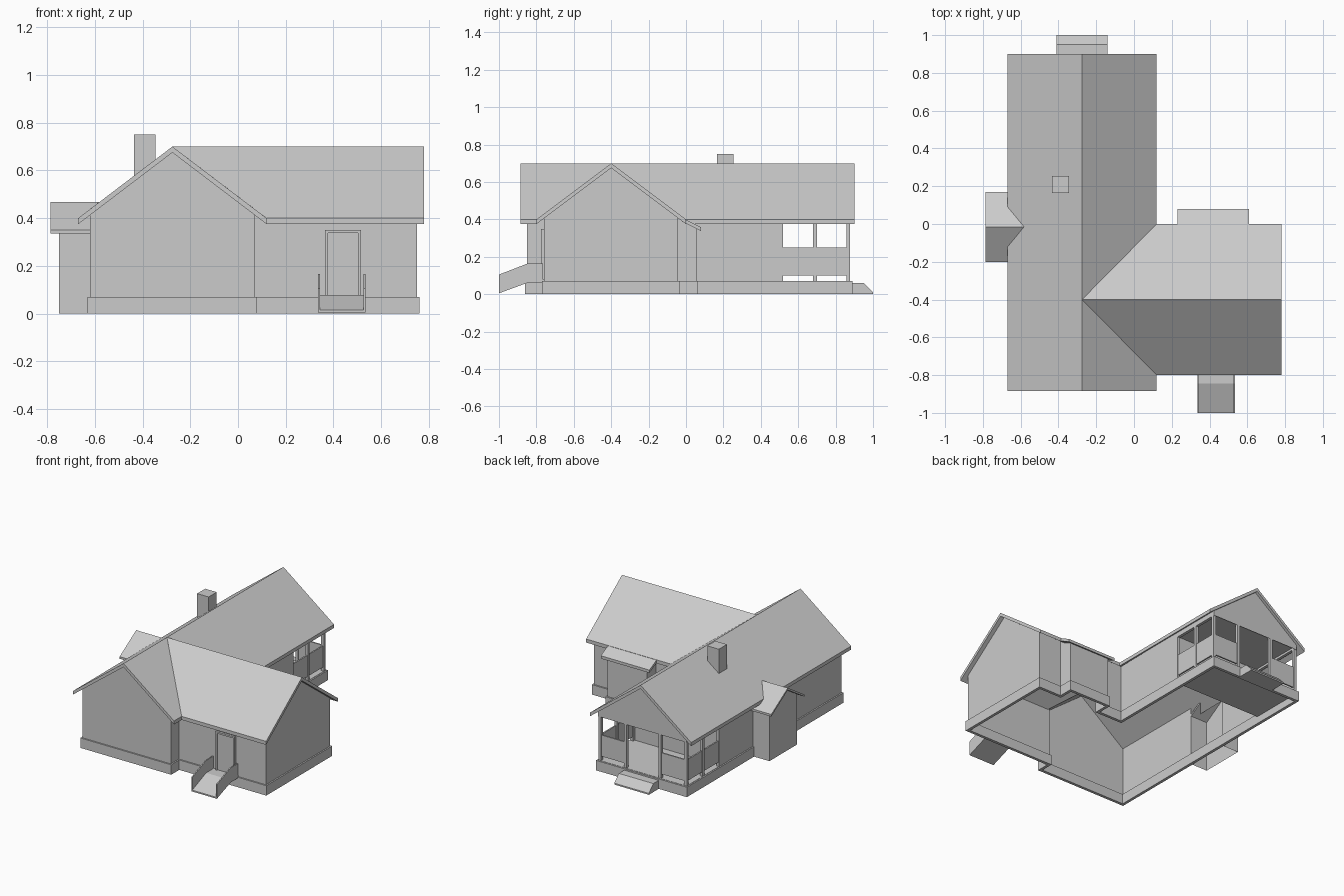
import bpy, bmesh

if "Cube" in bpy.data.objects:
    bpy.data.objects.remove(bpy.data.objects["Cube"])

RX, RY, TOP = -0.275, -0.40, 0.70          # ridge lines and ridge height


def make(name, verts, faces, fix=True):
    me = bpy.data.meshes.new(name)
    me.from_pydata(verts, [], faces)
    if fix:
        bm = bmesh.new()
        bm.from_mesh(me)
        bmesh.ops.recalc_face_normals(bm, faces=bm.faces)
        bm.to_mesh(me)
        bm.free()
    ob = bpy.data.objects.new(name, me)
    bpy.context.collection.objects.link(ob)
    return ob


def prism(name, a, b):
    """Solid between two matching outlines."""
    n = len(a)
    sides = [(i, (i + 1) % n, n + (i + 1) % n, n + i) for i in range(n)]
    return make(name, a + b, [tuple(range(n)), tuple(range(n, 2 * n))] + sides)


def box(name, x0, x1, y0, y1, z0, z1):
    p = [(x0, y0), (x1, y0), (x1, y1), (x0, y1)]
    return prism(name, [(x, y, z0) for x, y in p], [(x, y, z1) for x, y in p])


def slab(name, plan, height, t=0.025):
    """Sloping roof sheet from a plan outline and a height function."""
    return prism(name, [(x, y, height(x, y)) for x, y in plan],
                 [(x, y, height(x, y) - t) for x, y in plan])


def side_profile(name, x0, x1, pts):
    return prism(name, [(x0, y, z) for y, z in pts], [(x1, y, z) for y, z in pts])


def strip(name, pts, z0, closed=False):
    """Upright wall sheet along a path of (x, y, top)."""
    n = len(pts)
    v = [(x, y, z0) for x, y, z in pts] + list(pts)
    k = n if closed else n - 1
    return make(name, v, [(i, (i + 1) % n, n + (i + 1) % n, n + i) for i in range(k)], False)


main_z = lambda x, y: TOP - 0.76 * abs(x - RX)
wing_z = lambda x, y: TOP - 0.75 * abs(y - RY)
bay_z = lambda x, y: 0.467 - 0.63 * abs(y + 0.015)

# Roofs, the main east slope notched for the wing valley
slab("main_roof_west", [(RX, -.885), (-.67, -.885), (-.67, .9), (RX, .9)], main_z)
slab("main_roof_east", [(RX, -.885), (.12, -.885), (.12, -.8), (RX, RY),
                        (.12, 0), (.12, .9), (RX, .9)], main_z)
for s, n in ((-1, "front"), (1, "back")):
    e = RY + s * 0.4
    slab("wing_roof_" + n, [(RX, RY), (.12, e), (.78, e), (.78, RY)], wing_z)
    m = lambda d: -0.015 + s * d
    slab("bay_roof_" + n, [(-.785, m(0)), (-.785, m(.185)), (-.62, m(.185)),
                           (-.62, m(.046)), (-.582, m(0))], bay_z, 0.015)
slab("rear_bump_roof", [(.23, -.02), (.61, -.02), (.61, .08), (.23, .08)],
     lambda x, y: 0.398 - 0.5 * y, 0.02)
box("chimney", -.435, -.345, .165, .255, .42, .75)

# Long walls, leaving the bay and bump open inside
B, H = 0.07, 0.415
strip("left_wall_front", [(-.62, -.85, H), (-.62, -.17, H)], B)
strip("left_wall_back", [(-.62, .14, H), (-.62, .5, H)], B)
strip("wing_front_wall", [(.07, -.85, H), (.07, -.76, H), (.75, -.76, .41)], B)
strip("wing_rear_wall", [(.75, -.045, .41), (.575, -.045, .41), (.575, .055, .355),
                         (.265, .055, .355), (.265, -.045, .41), (.07, -.045, .41),
                         (.07, .5, H)], B)
strip("bay_wall", [(-.62, -.17, .36), (-.75, -.17, .36), (-.75, -.015, .455),
                   (-.75, .14, .36), (-.62, .14, .36)], 0)

# Gable walls
for n, y, z0 in (("front", -.85, B), ("house_end", .5, B), ("porch", .88, .38)):
    make(n + "_gable", [(-.62, y, z0), (.07, y, z0), (.07, y, H), (RX, y, .68),
                        (-.62, y, H)], [(0, 1, 2, 3, 4)], False)
make("wing_gable", [(.75, -.76, B), (.75, -.045, B), (.75, -.045, .41), (.75, RY, .68),
                    (.75, -.76, .41)], [(0, 1, 2, 3, 4)], False)

# Foundation skirt
path = [(-.62, -.85), (.07, -.85), (.07, -.76), (.75, -.76), (.75, -.045), (.575, -.045),
        (.575, .055), (.265, .055), (.265, -.045), (.07, -.045), (.07, .88), (-.62, .88)]
base = strip("foundation", [(x, y, B) for x, y in path], 0, True)
mod = base.modifiers.new("thick", "SOLIDIFY")
mod.thickness, mod.offset, mod.use_even_offset = 0.02, 0, True

# Back porch: floor, ceiling, posts and railing panels
box("porch_floor", -.62, .07, .5, .88, .05, .072)
box("porch_ceiling", -.62, .07, .5, .88, .395, .405)
for x in (-.61, .06):
    for y in (.508, .69, .867):
        box("porch_post", x - .01, x + .01, y - .01, y + .01, B, .41)
    box("porch_side_panel", x - .005, x + .005, .5, .87, .10, .25)
    box("porch_side_beam", x - .01, x + .01, .5, .88, .38, .415)
for x, x2 in ((-.41, -.61), (-.14, .06)):
    box("porch_post", x - .01, x + .01, .857, .877, B, .40)
    box("porch_back_panel", min(x, x2), max(x, x2), .862, .872, .10, .25)
side_profile("back_step", -.41, -.14, [(.88, 0), (1, 0), (1, .01), (.95, .06), (.88, .06)])

# Front door and entry ramp
box("front_door", .375, .50, -.765, -.758, B, .34)
for x in (.365, .503):
    box("door_jamb", x, x + .012, -.775, -.758, B, .35)
box("door_head", .365, .515, -.775, -.758, .338, .35)
side_profile("entry_ramp", .335, .535, [(-1, 0.005), (-1, .015), (-.845, .078), (-.76, .078),
                                        (-.76, .062), (-.845, .062)])
for x in (.335, .527):
    side_profile("ramp_side", x, x + .008, [(-1, .01), (-1, .105), (-.845, .165),
                                            (-.765, .165), (-.765, .07), (-.845, .07)])
